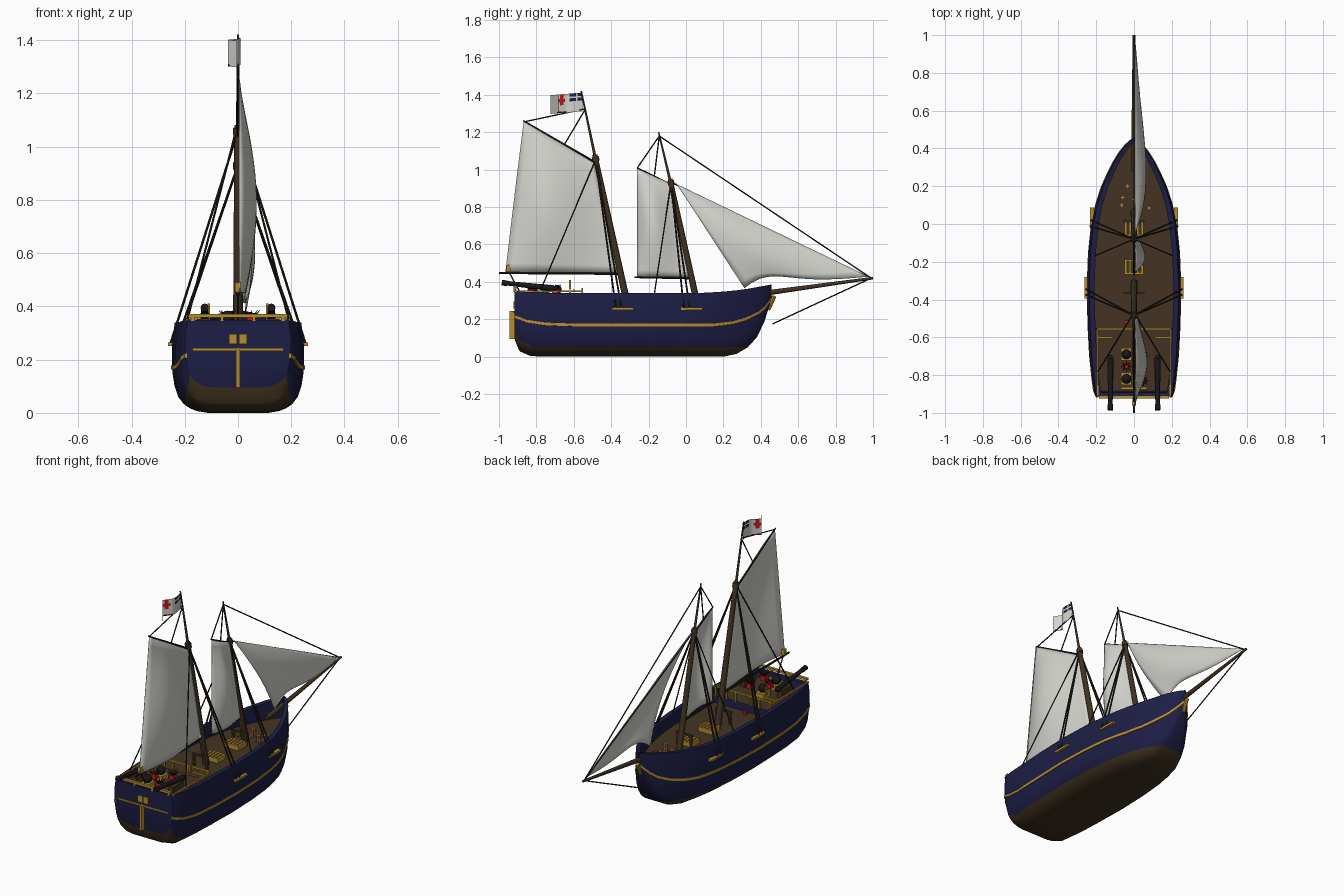
import bpy, bmesh, math
from mathutils import Vector, Matrix

if "Cube" in bpy.data.objects:
    bpy.data.objects.remove(bpy.data.objects["Cube"])

def mat(name, r, g, b):
    m = bpy.data.materials.new(name)
    m.diffuse_color = (r, g, b, 1)
    m.use_nodes = True
    m.node_tree.nodes["Principled BSDF"].inputs["Base Color"].default_value = m.diffuse_color
    return m

NAVY = mat("navy paint", .0125, .0125, .06)
BOTTOM = mat("bottom wood", .047, .03, .013)
WOOD = mat("deck wood", .056, .034, .016)
SPAR = mat("spar wood", .05, .032, .015)
GOLD = mat("gold trim", .47, .27, .03)
ROPE = mat("dark rope", .02, .015, .008)
IRON = mat("black iron", .009, .009, .011)
SAIL = mat("sail cloth", .66, .66, .62)
RED = mat("red cloth", .55, .01, .012)
TAN = mat("tan", .38, .16, .07)

def make(name, bm, *mats):
    me = bpy.data.meshes.new(name)
    bm.to_mesh(me)
    bm.free()
    for m in mats:
        me.materials.append(m)
    ob = bpy.data.objects.new(name, me)
    bpy.context.collection.objects.link(ob)
    return ob

def rods(name, items, m, seg=8):
    bm = bmesh.new()
    for a, b, r1, r2 in items:
        a, b = Vector(a), Vector(b)
        M = Matrix.Translation((a + b) / 2) @ (b - a).to_track_quat('Z', 'Y').to_matrix().to_4x4()
        bmesh.ops.create_cone(bm, cap_ends=True, segments=seg, radius1=r1, radius2=r2,
                              depth=(b - a).length, matrix=M)
    return make(name, bm, m)

def boxes(name, items, m):
    bm = bmesh.new()
    for c, s in items:
        bmesh.ops.create_cube(bm, size=1, matrix=Matrix.Translation(c) @ Matrix.Diagonal((*s, 1)))
    return make(name, bm, m)

def balls(name, items, m):
    bm = bmesh.new()
    for c, r in items:
        bmesh.ops.create_uvsphere(bm, u_segments=12, v_segments=8, radius=r, matrix=Matrix.Translation(c))
    return make(name, bm, m)

def lerp(table, v, col):
    for p, q in zip(table, table[1:]):
        if v <= q[0]:
            k = max(0, (v - p[0]) / (q[0] - p[0]))
            return p[col] + (q[col] - p[col]) * k
    return table[-1][col]

# hull stations: y, half width, keel z, sheer z
ST = [(-.917, .2, .095, .35), (-.893, .212, .035, .35), (-.885, .214, .027, .349), (-.83, .222, .003, .345),
      (-.7, .236, 0, .34), (-.555, .244, 0, .34), (-.55, .244, 0, .34), (-.35, .25, 0, .34),
      (-.15, .242, 0, .34), (0, .226, 0, .34), (.1, .205, 0, .342), (.2, .172, 0, .348),
      (.27, .14, .015, .355), (.33, .11, .05, .363), (.38, .078, .105, .372), (.42, .046, .19, .379),
      (.445, .02, .27, .384), (.457, .003, .31, .386)]
# section: height fraction, width fraction
SEC = [(0, .45), (.02, .62), (.05, .72), (.1, .82), (.18, .9), (.3, .955), (.42, .98), (.55, .99), (.75, .995), (1, .95)]

def hull_x(y, z):
    k, s = lerp(ST, y, 2), lerp(ST, y, 3)
    return lerp(ST, y, 1) * lerp(SEC, (z - k) / (s - k), 1)

bm = bmesh.new()
rings = []
for y, w, k, s in ST:
    deck = s - .001 if y < -.89 else (.305 if y < -.552 else .262)
    half = [(w * f, k + t * (s - k)) for t, f in SEC]
    xi = max(half[-1][0] - .028, .0005)
    half += [(xi, s), (xi, max(deck, k))]
    ring = [(0, k)] + half + [(0, max(deck, k))] + [(-x, z) for x, z in reversed(half)]
    rings.append([bm.verts.new((x, y, z)) for x, z in ring])
for a, b in zip(rings, rings[1:]):
    for i in range(len(a)):
        j = (i + 1) % len(a)
        bm.faces.new((a[i], a[j], b[j], b[i]))
bm.faces.new(rings[0])
bm.faces.new(rings[-1])
bmesh.ops.bisect_plane(bm, geom=bm.verts[:] + bm.edges[:] + bm.faces[:], plane_co=(0, 0, .052), plane_no=(0, 0, 1))
bmesh.ops.recalc_face_normals(bm, faces=bm.faces)
for f in bm.faces:
    c = f.calc_center_median()
    if c.z < .052 or (c.y < -.84 and c.z < .11 and f.normal.z < -.3):
        f.material_index = 1
    elif f.normal.z > .9 and c.z < .325:
        f.material_index = 2
make("hull", bm, NAVY, BOTTOM, WOOD)

# wale: a flat band along both sides, meeting at the stem
WZ = [(-.917, .215), (-.85, .19), (-.75, .175), (-.6, .17), (.15, .17), (.25, .182), (.33, .205), (.39, .235), (.43, .27), (.46, .315)]
ys = [-.918 + i * 1.374 / 40 for i in range(41)]
for side, s in (("right", 1), ("left", -1)):
    bm = bmesh.new()
    last = None
    for y in ys:
        z = lerp(WZ, y, 1)
        x = hull_x(y, z)
        row = [bm.verts.new((s * (x + d), y, z + h)) for d, h in ((-.006, .009), (.005, .0075), (.005, -.0075), (-.006, -.009))]
        if last:
            for i in range(4):
                j = (i + 1) % 4
                bm.faces.new((last[i], last[j], row[j], row[i]))
        else:
            bm.faces.new(row)
        last = row
    bm.faces.new(last)
    bmesh.ops.recalc_face_normals(bm, faces=bm.faces)
    make("wale_" + side, bm, GOLD)
rods("stem_trim", [((0, .44, .25), (0, .472, .325), .01, .012)], GOLD)

# transom: rudder, trim, windows
boxes("rudder", [((0, -.93, .17), (.014, .03, .15))], GOLD)
boxes("transom_trim", [((0, -.919, .238), (.34, .01, .01)), ((0, -.915, .365), (.37, .016, .014))]
      + [((x, -.915, .355), (.012, .012, .02)) for x in (-.17, -.06, .06, .17)], GOLD)
boxes("stern_windows", [((x, -.919, .277), (.029, .008, .038)) for x in (-.019, .019)], GOLD)

# quarterdeck railings
rail = [((0, -.555, .362), (.39, .01, .01))]
rail += [((x, -.555, .335), (.01, .01, .06)) for x in (-.185, -.11, -.05, .05, .11, .185)]
for s in (-1, 1):
    rail += [((s * .192, -.735, .35), (.009, .36, .009))]
    rail += [((s * .192, y, .33), (.009, .009, .04)) for y in (-.62, -.7, -.78, -.86)]
    rail += [((s * .11, -.62, .385), (.01, .01, .05)), ((s * .15, -.6, .355), (.08, .01, .01))]
boxes("quarterdeck_rail", rail, GOLD)

# channels on the hull sides
boxes("channels", [((s * (hull_x(y, .255) + .003), y, .257), (.022, .115, .013))
                   for s in (-1, 1) for y in (-.337, .03)], GOLD)

# masts, topmasts and spars
rods("masts", [((0, .067, .25), (0, -.085, .95), .018, .013), ((0, -.075, .9), (0, -.146, 1.2), .008, .004),
               ((0, -.307, .25), (0, -.488, 1.08), .019, .014), ((0, -.478, 1.03), (0, -.56, 1.42), .008, .004)], SPAR, 12)
rods("mast_caps", [((0, -.077, .915), (0, -.083, .94), .018, .018), ((0, -.48, 1.045), (0, -.486, 1.07), .019, .019)], SPAR, 12)
rods("bowsprit", [((0, .28, .32), (0, 1, .42), .016, .007)], SPAR, 12)
rods("booms_and_gaffs", [((0, -.335, .445), (0, -1, .448), .008, .006), ((0, -.47, 1.03), (0, -.87, 1.262), .006, .004),
                         ((0, .045, .42), (0, -.275, .425), .007, .005), ((0, -.08, .92), (0, -.262, 1.01), .005, .004)], ROPE)

# standing and running rigging
R = .0035
lines = [((0, -.143, 1.18), (0, .99, .42)), ((0, .99, .42), (0, .462, .175)), ((0, -.143, 1.18), (0, -.26, 1.01)),
         ((0, -.143, 1.18), (0, -.17, .96)), ((0, -.143, 1.18), (0, -.075, .9)),
         ((0, -.54, 1.325), (0, -.86, 1.257)), ((0, -.54, 1.32), (0, -.65, 1.135)),
         ((0, -.945, .45), (0, -.89, .35)), ((0, -.075, .93), (0, .97, .428))]
lines = [(a, b, R, R) for a, b in lines]
for s in (-1, 1):
    for yc, top in ((-.375, (0, -.484, 1.06)), (-.345, (0, -.484, 1.06)), (-.012, (0, -.08, .93)), (.02, (0, -.08, .93))):
        lines.append(((s * (hull_x(yc, .26) + .006), yc, .26), top, .0048, .0048))
    lines.append(((s * .19, -.78, .35), (s * .01, -.484, 1.05), .004, .004))
    lines.append(((s * .21, -.17, .33), (0, -.08, .93), R, R))
rods("rigging", lines, ROPE, 6)

# sails
def sail(name, luff0, luff1, leech0, leech1, bulge, scoop=0, n=16):
    bm = bmesh.new()
    g = []
    for j in range(n + 1):
        v = j / n
        row = []
        for i in range(n + 1):
            u = i / n
            a = Vector(luff0).lerp(Vector(luff1), v)
            p = a.lerp(Vector(leech0).lerp(Vector(leech1), v), u)
            x = .003 + bulge * math.sin(math.pi * u ** 1.5) * (.1 + .25 * v + .75 * math.sin(math.pi * v))
            if scoop:
                x = .004 + bulge * math.sin(math.pi * u * .7) * math.sin(math.pi * v * .85)
            row.append(bm.verts.new((x, p.x, p.y + scoop * math.sin(math.pi * u ** 3) * v ** 6)))
        g.append(row)
    for j in range(n):
        for i in range(n):
            bm.faces.new((g[j][i], g[j + 1][i], g[j + 1][i + 1], g[j][i + 1]))
    bmesh.ops.remove_doubles(bm, verts=bm.verts, dist=.0005)
    ob = make(name, bm, SAIL)
    ob.modifiers.new("thickness", 'SOLIDIFY').thickness = .003

sail("main_sail", (-.49, 1.035), (-.36, .45), (-.868, 1.257), (-.965, .452), .066)
sail("fore_sail", (-.088, .925), (.02, .425), (-.26, 1.005), (-.26, .428), .055)
sail("jib", (-.07, .93), (.975, .428), (-.05, .925), (.312, .367), .058, .05)

# folded flag with dark corner, red cross and a red and dark lower edge
FOLD = [(0, 0), (.35, .009), (.5, .002), (.75, -.037), (1, -.004)]
bm = bmesh.new()
N, M = 20, 12
g = [[bm.verts.new((lerp(FOLD, u / N, 1), -.553 - .172 * u / N, 1.412 - .1 * v / M - .014 * u / N))
      for u in range(N + 1)] for v in range(M + 1)]
for v in range(M):
    for u in range(N):
        f = bm.faces.new((g[v][u], g[v + 1][u], g[v + 1][u + 1], g[v][u + 1]))
        if u < 8 and v < 5 and u != 3 and v != 2:
            f.material_index = 1
        elif (u in (12, 13) and v < 7) or (v in (3, 4) and 10 < u < 15) or (v > 10 and 9 < u < 13):
            f.material_index = 2
        elif v > 10 and 12 < u < 16:
            f.material_index = 1
make("flag", bm, SAIL, NAVY, RED)

# stern guns with carriages
guns, beds = [], []
for s in (-1, 1):
    x = s * .125
    guns += [((x, -.71, .366), (x, -.96, .393), .016, .012), ((x, -.955, .392), (x, -.985, .396), .015, .015),
             ((x, -.695, .364), (x, -.715, .366), .01, .018)]
    beds += [((x, -.78, .33), (.033, .1, .05))]
rods("stern_guns", guns, IRON, 12)
boxes("gun_carriages", beds, WOOD)

# quarterdeck fittings
boxes("skylight", [((-.04, -.69, .32), (.055, .065, .035)), ((-.04, -.82, .32), (.055, .065, .035)),
                   ((0, -.87, .33), (.14, .012, .012))], GOLD)
balls("skylight_domes", [((-.04, y, .358), .026) for y in (-.69, -.82)], IRON)
spikes = []
for cx, cy in ((.05, -.83), (.05, -.7), (-.04, -.755)):
    for k in range(8):
        a = k * math.pi / 4
        spikes.append(((cx, cy, .35), (cx + .032 * math.cos(a), cy + .032 * math.sin(a), .385), .006, .001))
rods("spiky_fittings", spikes, IRON, 5)
boxes("red_cloths", [((.05, -.83, .345), (.034, .034, .03)), ((.05, -.7, .345), (.034, .034, .03)),
                     ((-.04, -.755, .35), (.034, .03, .03)), ((-.04, -.52, .27), (.02, .02, .014))], RED)
boxes("lantern", [((0, -.95, .472), (.022, .022, .035))], GOLD)

# deck gratings
bars = []
for yc in (-.025, -.227):
    for k in range(5):
        bars.append(((-.043 + k * .0215, yc, .276), (.012, .078, .03)))
    for k in (-1, 1):
        bars.append(((0, yc + k * .035, .275), (.1, .009, .03)))
boxes("gratings", bars, GOLD)

# pin racks by the masts
racks = []
for yc in (-.365, .015):
    racks += [((s * .045, yc, .3), (.012, .012, .08)) for s in (-1, 1)] + [((0, yc, .335), (.11, .012, .01))]
boxes("pin_racks", racks, SPAR)

# small star shapes scattered on the foredeck
stars = []
for x, y in ((-.035, .2), (.05, .18), (-.06, .14), (-.065, .1), (.08, .085), (0, .13), (.045, .135)):
    stars += [((x, y, .27), (.028, .011, .02)), ((x, y, .27), (.011, .028, .02))]
boxes("deck_stars", stars, TAN)

# smooth shading with sharp edges kept
for ob in bpy.context.scene.objects:
    ob.select_set(True)
    bpy.context.view_layer.objects.active = ob
bpy.ops.object.shade_smooth_by_angle(angle=math.radians(35))
